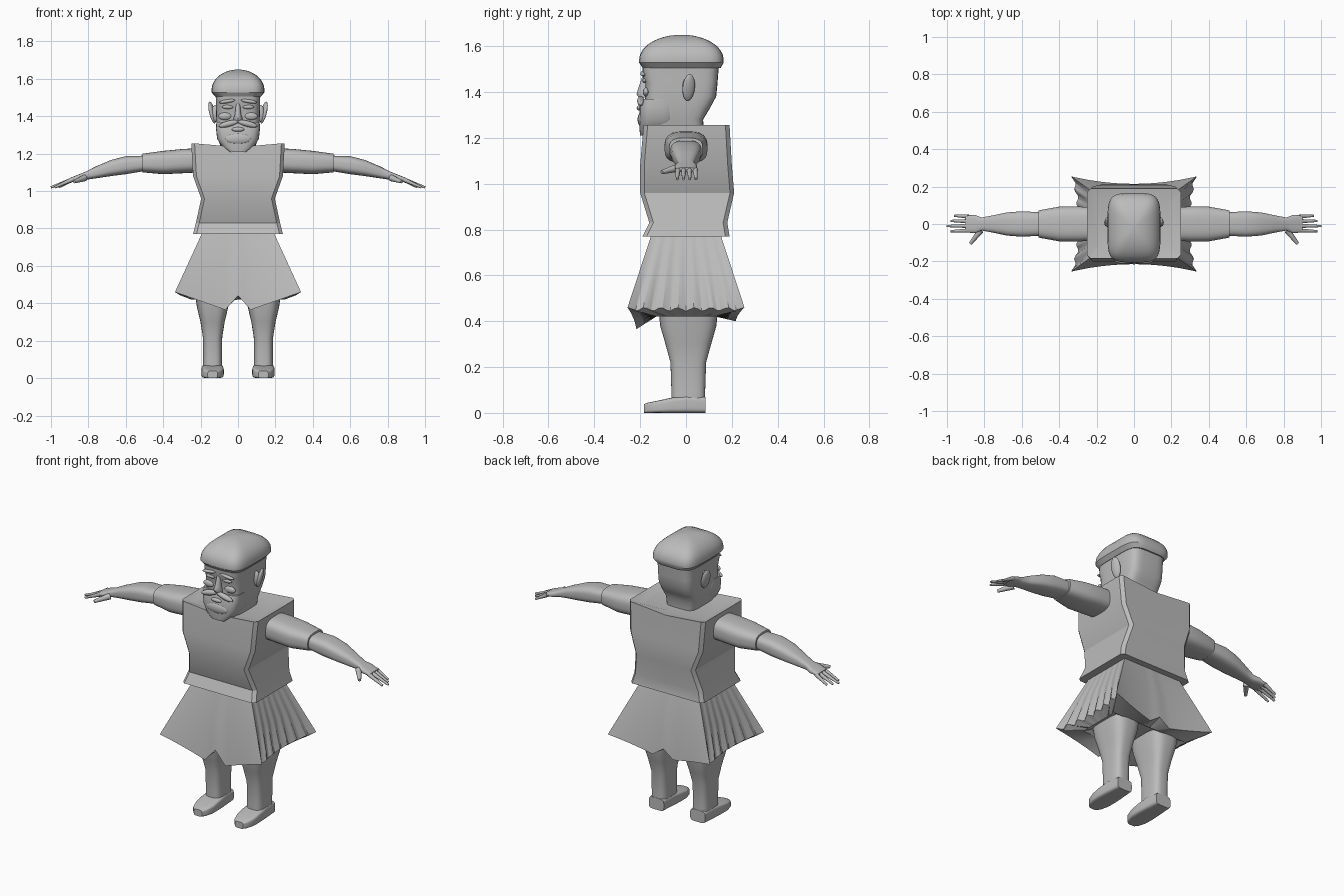
import bpy, bmesh, math
from mathutils import Vector

if "Cube" in bpy.data.objects:
    bpy.data.objects.remove(bpy.data.objects["Cube"])

tone = (.5, .5, .5, 1)
grey = bpy.data.materials.new("plain grey")
grey.use_nodes = True
grey.diffuse_color = tone
grey.node_tree.nodes["Principled BSDF"].inputs["Base Color"].default_value = tone


def finish(name, bm, angle):
    """Turn a bmesh into a shaded object."""
    bmesh.ops.recalc_face_normals(bm, faces=bm.faces)
    mesh = bpy.data.meshes.new(name)
    bm.to_mesh(mesh)
    bm.free()
    mesh.materials.append(grey)
    part = bpy.data.objects.new(name, mesh)
    bpy.context.collection.objects.link(part)
    bpy.ops.object.select_all(action="DESELECT")
    part.select_set(True)
    bpy.context.view_layer.objects.active = part
    bpy.ops.object.shade_smooth_by_angle(angle=math.radians(angle))
    return part


def skin(name, rings, angle):
    """Bridge equal rings of points and close both ends."""
    bm = bmesh.new()
    loops = [[bm.verts.new(point) for point in ring] for ring in rings]
    for lower, upper in zip(loops, loops[1:]):
        for i in range(len(lower)):
            bm.faces.new((lower[i - 1], lower[i], upper[i], upper[i - 1]))
    bm.faces.new(loops[0])
    bm.faces.new(loops[-1])
    return finish(name, bm, angle)


def signed_power(value, exponent):
    return math.copysign(abs(value) ** exponent, value)


def loft(name, axis, sections, power, side=1, angle=40, count=32):
    """Rounded-box sections: position, then low and high limits on the other axes."""
    rings = []
    for position, low_a, high_a, low_b, high_b in sections:
        ring = []
        for i in range(count):
            turn = math.tau * (i + .5) / count
            u = signed_power(math.cos(turn), 2 / power)
            v = signed_power(math.sin(turn), 2 / power)
            point = [(low_a + high_a + u * (high_a - low_a)) / 2,
                     (low_b + high_b + v * (high_b - low_b)) / 2]
            point.insert(axis, position)
            point[0] *= side
            ring.append(point)
        rings.append(ring)
    return skin(name, rings, angle)


def upright(name, sections, power, angle=50):
    """Loft upwards, symmetric in x, from height, half width, front and back."""
    return loft(name, 2, [(z, -w, w, front, back) for z, w, front, back in sections], power, angle=angle)


def blob(name, location, size, tilt=0, turn=0):
    bm = bmesh.new()
    bmesh.ops.create_uvsphere(bm, u_segments=20, v_segments=12, radius=1)
    part = finish(name, bm, 60)
    part.location, part.scale, part.rotation_euler = location, size, (0, tilt, turn)


def finger(name, start, end, thick):
    start, end = Vector(start), Vector(end)
    way = end - start
    bm = bmesh.new()
    bmesh.ops.create_cone(bm, cap_ends=True, segments=10, radius1=thick, radius2=thick / 2, depth=way.length)
    part = finish(name, bm, 50)
    part.location = (start + end) / 2
    part.rotation_euler = way.to_track_quat("Z", "Y").to_euler()


# Tunic: chamfered box with a pinched waist and a dipped collar
def tunic_ring(z, width, front, back, sag=0):
    edge = .018
    half = [(0, -front), (width - edge, -front), (width, edge - front),
            (width, back - edge), (width - edge, back), (0, back)]
    outline = half + [(-x, y) for x, y in reversed(half[1:-1])]
    return [(x, y, z if x else z - sag) for x, y in outline]


skin("tunic", [tunic_ring(.77, .24, .19, .19), tunic_ring(.83, .225, .16, .18),
               tunic_ring(.96, .197, .2, .21), tunic_ring(1.08, .24, .2, .2),
               tunic_ring(1.255, .25, .185, .19, sag=.02), tunic_ring(1.235, .2, .13, .13)], 25)


# Skirt: flared box, pleated at the sides, with a dipping front and back hem
def skirt_ring(z, half_x, half_y, flare):
    ring, steps = [], 30
    for wall in range(4):
        depth = .06 if wall == 2 else .095
        for i in range(steps):
            u = 2 * i / steps - 1
            bow = flare * (1 - u * u)
            if wall % 2 == 0:
                x, y = u * half_x, bow * .04 - half_y
                notch = min((1 - abs(u)) / .8, .2 + 4 * abs(u))
                height = z - flare * depth * notch
            else:
                pleat = flare * .008 * (1 + math.cos(7 * math.pi * u))
                x, y = half_x - bow * .035 - pleat, u * half_y
                height = z - pleat
            if wall > 1:
                x, y = -x, -y
            ring.append((x, y, height))
    return ring


skirt = [skirt_ring(.78 - .32 * t, .19 + .147 * t, .15 + .105 * t, t * t) for t in (0, .5, 1)]
skin("skirt", skirt + [skirt_ring(.42, .25, .13, 0), skirt_ring(.44, .2, .1, 0)], 25)

# Boxy head with a short neck
upright("head", [(1.2, .085, -.13, .08), (1.28, .105, -.18, .075), (1.33, .112, -.18, .105),
                 (1.38, .116, -.178, .132), (1.44, .118, -.178, .138),
                 (1.47, .118, -.19, .14), (1.52, .12, -.19, .145)], 5)

# Domed cap with a thin rim
dome = []
for step in range(8):
    angle = step * math.pi / 15
    spread = math.cos(angle)
    dome.append((1.54 + .11 * math.sin(angle), .142 * spread, -.185 * spread - .02, .185 * spread - .02))
upright("cap", [(1.505, .122, -.19, .152), (1.528, .142, -.205, .165)] + dome, 4.5, angle=32)

# Beard, mouth and nose
upright("beard", [(1.21, .05, -.2, -.1), (1.235, .085, -.203, -.06), (1.28, .112, -.203, -.04),
                  (1.335, .118, -.203, -.04), (1.37, .116, -.188, -.06)], 3.5)
blob("lower_lip", (0, -.203, 1.33), (.034, .012, .012))
blob("chin_tuft", (0, -.196, 1.28), (.07, .015, .03))
upright("nose", [(1.375, .022, -.206, -.16), (1.39, .024, -.216, -.16),
                 (1.41, .016, -.21, -.16), (1.47, .011, -.19, -.16)], 2)

for side, word in ((1, "left"), (-1, "right")):
    # Face details
    blob(word + "_moustache", (side * .05, -.197, 1.36), (.055, .016, .016), tilt=side * .25)
    blob(word + "_eye", (side * .055, -.18, 1.45), (.03, .01, .011))
    blob(word + "_brow", (side * .058, -.186, 1.48), (.045, .013, .01), tilt=side * .15)
    blob(word + "_cheek", (side * .07, -.174, 1.4), (.035, .014, .02))
    blob(word + "_ear", (side * .138, .012, 1.42), (.014, .028, .06), tilt=side * .25, turn=side * .35)
    blob(word + "_ear_root", (side * .122, 0, 1.415), (.02, .016, .045))

    # Arm in two lofts that meet at the elbow, from distance, half depth, bottom and top
    upper = [(.2, .088, 1.1, 1.23), (.3, .094, 1.095, 1.225), (.4, .093, 1.09, 1.215), (.51, .073, 1.1, 1.2)]
    lower = [(.48, .062, 1.11, 1.19), (.6, .068, 1.09, 1.187), (.68, .062, 1.08, 1.166),
             (.76, .045, 1.068, 1.132), (.815, .035, 1.06, 1.104), (.85, .049, 1.055, 1.09), (.9, .045, 1.05, 1.07)]
    for name, sections in (("upper_arm", upper), ("forearm", lower)):
        loft(word + "_" + name, 0, [(x, -w, w, low, high) for x, w, low, high in sections], 3, side)

    # Fingers and thumb
    for i, name in enumerate(("index", "middle", "ring", "little")):
        y = .025 * i - .035
        finger(f"{word}_{name}_finger", (side * .885, y, 1.062), (side * (1 - .02 * abs(i - 1)), y * 1.1, 1.02), .012)
    finger(word + "_thumb", (side * .82, -.035, 1.07), (side * .875, -.105, 1.05), .018)

    # Leg from height, half width and half depth; shoe from distance, half width and height
    middle = .136
    leg = [(.03, .051, .074), (.1, .051, .074), (.22, .052, .078), (.3, .065, .1), (.38, .084, .123), (.45, .094, .13)]
    loft(word + "_leg", 2, [(z, middle - w, middle + w, .01 - d, .01 + d) for z, w, d in leg], 3.2, side)
    shoe = [(.085, .049, .07), (0, .057, .075), (-.065, .06, .066), (-.12, .058, .054), (-.165, .044, .045), (-.184, .026, .038)]
    loft(word + "_shoe", 1, [(y, middle - w, middle + w, 0, top) for y, w, top in shoe], 5, side)
